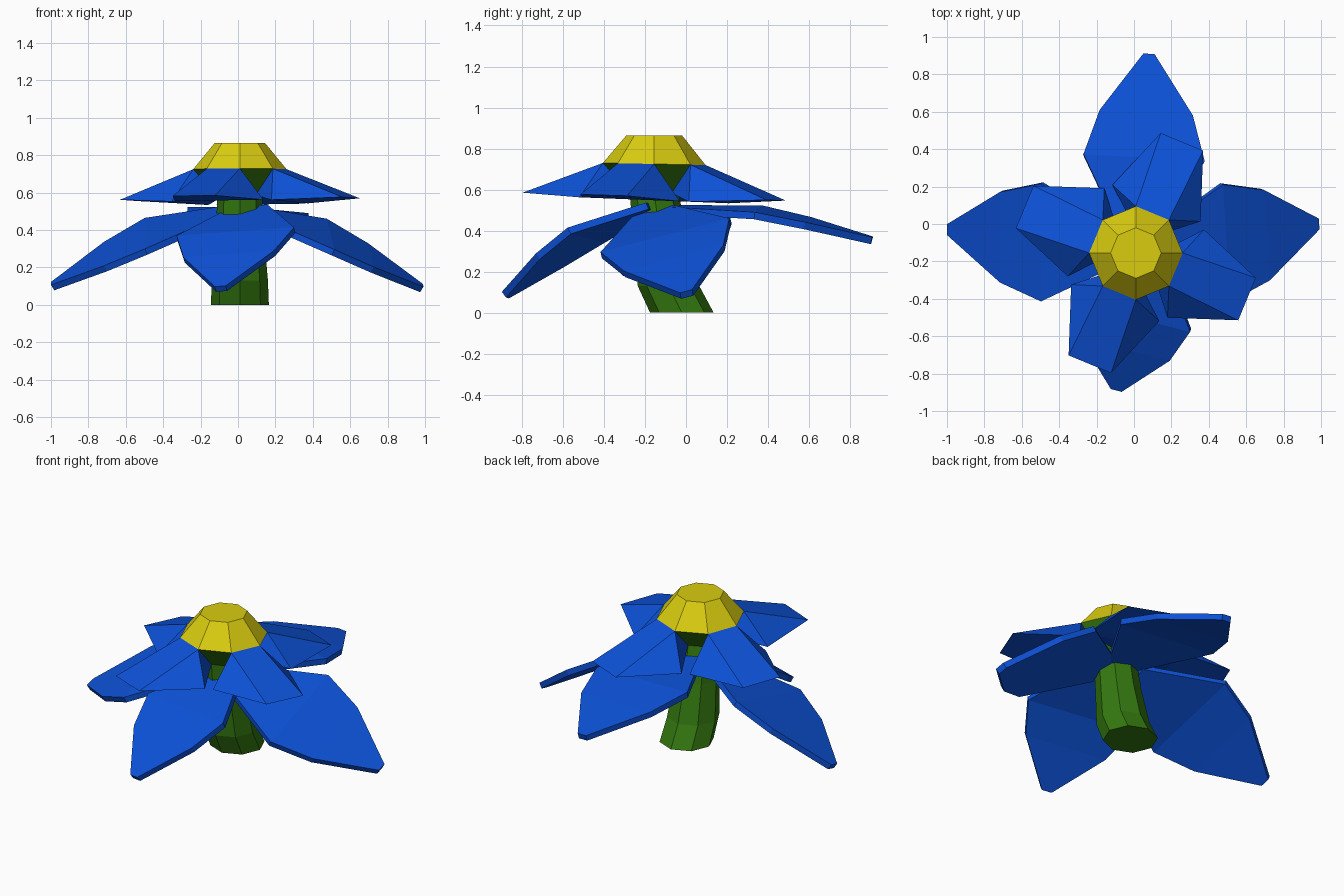
import bpy
from math import sin, cos, radians
from mathutils import Vector

if "Cube" in bpy.data.objects:
    bpy.data.objects.remove(bpy.data.objects["Cube"])

AXIS = Vector((0.01, -0.155, 0))


def material(name, rgb):
    m = bpy.data.materials.new(name)
    m.diffuse_color = (*rgb, 1)
    m.use_nodes = True
    m.node_tree.nodes["Principled BSDF"].inputs["Base Color"].default_value = m.diffuse_color
    return m


BLUE = material("petal_blue", (0.004, 0.085, 0.70))
YELLOW = material("centre_yellow", (0.70, 0.61, 0.005))
GREEN = material("stem_green", (0.034, 0.19, 0.005))


def make(name, verts, faces, mat):
    me = bpy.data.meshes.new(name)
    me.from_pydata([tuple(v) for v in verts], [], faces)
    me.materials.append(mat)
    ob = bpy.data.objects.new(name, me)
    bpy.context.collection.objects.link(ob)
    return ob


def polar(r, deg, z, tilt=0.0):
    """Point around the flower axis, tipped a little towards the back."""
    a = radians(deg)
    return AXIS + Vector((r * cos(a), r * sin(a), z - tilt * r * sin(a)))


def ring(y, z, r, tilt=0.0):
    return [polar(r, 45 * k, z, tilt) + Vector((0, y - AXIS.y, 0)) for k in range(8)]


def loft(name, rings, mat, bottom=False, top=False):
    faces = [(8 * i + k, 8 * i + (k + 1) % 8, 8 * i + 8 + (k + 1) % 8, 8 * i + 8 + k)
             for i in range(len(rings) - 1) for k in range(8)]
    if bottom:
        faces.append(tuple(range(7, -1, -1)))
    if top:
        n = 8 * (len(rings) - 1)
        faces.append(tuple(range(n, n + 8)))
    return make(name, sum(rings, []), faces, mat)


# Curved stem and yellow centre
neck = ring(AXIS.y, 0.585, 0.12, 0.02)
rim = ring(AXIS.y, 0.725, 0.25, 0.02)
loft("stem", [ring(-0.02, 0, 0.155), ring(-0.085, 0.13, 0.15),
              ring(-0.125, 0.36, 0.13), neck], GREEN, bottom=True)
loft("flower_centre", [rim, ring(AXIS.y, 0.865, 0.135)], YELLOW, top=True)

# Green cup: the faces between the upper petals
make("cup", neck + rim, [(k, k + 1, k + 9, k + 8) for k in (0, 2, 4, 6)], GREEN)

# Upper petals, drawn out of the remaining cup faces
for i, k in enumerate((1, 3, 5, 7)):
    j, mid = (k + 1) % 8, 45 * k + 22.5
    verts = [rim[k], rim[j], neck[k], neck[j],
             polar(0.655, mid - 10.8, 0.566, 0.03), polar(0.655, mid + 10.8, 0.566, 0.03),
             polar(0.385, mid - 41.5, 0.548, 0.04), polar(0.385, mid + 41.5, 0.548, 0.04)]
    make(f"upper_petal_{i + 1}", verts,
         [(0, 4, 5, 1), (0, 6, 4), (0, 2, 6), (1, 5, 7), (1, 7, 3),
          (2, 3, 7, 6), (4, 6, 7, 5)], BLUE)

# Lower petals: one leaf outline (along, half width, crown) posed by base, tip, roll
OUTLINE = [(0, 0.10, 0), (0.42, 0.325, 0.05), (0.67, 0.25, 0.035), (1, 0.03, 0)]


def lower_petal(name, base, tip, roll):
    base, tip = Vector(base), Vector(tip)
    d = (tip - base).normalized()
    side = Vector((0, 0, 1)).cross(d).normalized()
    up = d.cross(side)
    side, up = side * cos(roll) + up * sin(roll), up * cos(roll) - side * sin(roll)
    verts = []
    for u, w, h in OUTLINE:
        c = base.lerp(tip, u) + up * h
        verts += [c - side * w, c + side * w]
    ob = make(name, verts, [(i, i + 2, i + 3, i + 1) for i in (0, 2, 4)], BLUE)
    mod = ob.modifiers.new("thickness", "SOLIDIFY")
    mod.thickness, mod.offset = 0.035, -1


lower_petal("lower_petal_right", (0.10, -0.16, 0.50), (0.99, 0.0, 0.105), 0.28)
lower_petal("lower_petal_left", (-0.10, -0.13, 0.50), (-1.0, -0.03, 0.115), -0.28)
lower_petal("lower_petal_front", (0.06, -0.17, 0.53), (-0.095, -0.89, 0.10), 0.08)
lower_petal("lower_petal_back", (0.03, -0.06, 0.52), (0.08, 0.91, 0.37), 0.05)
